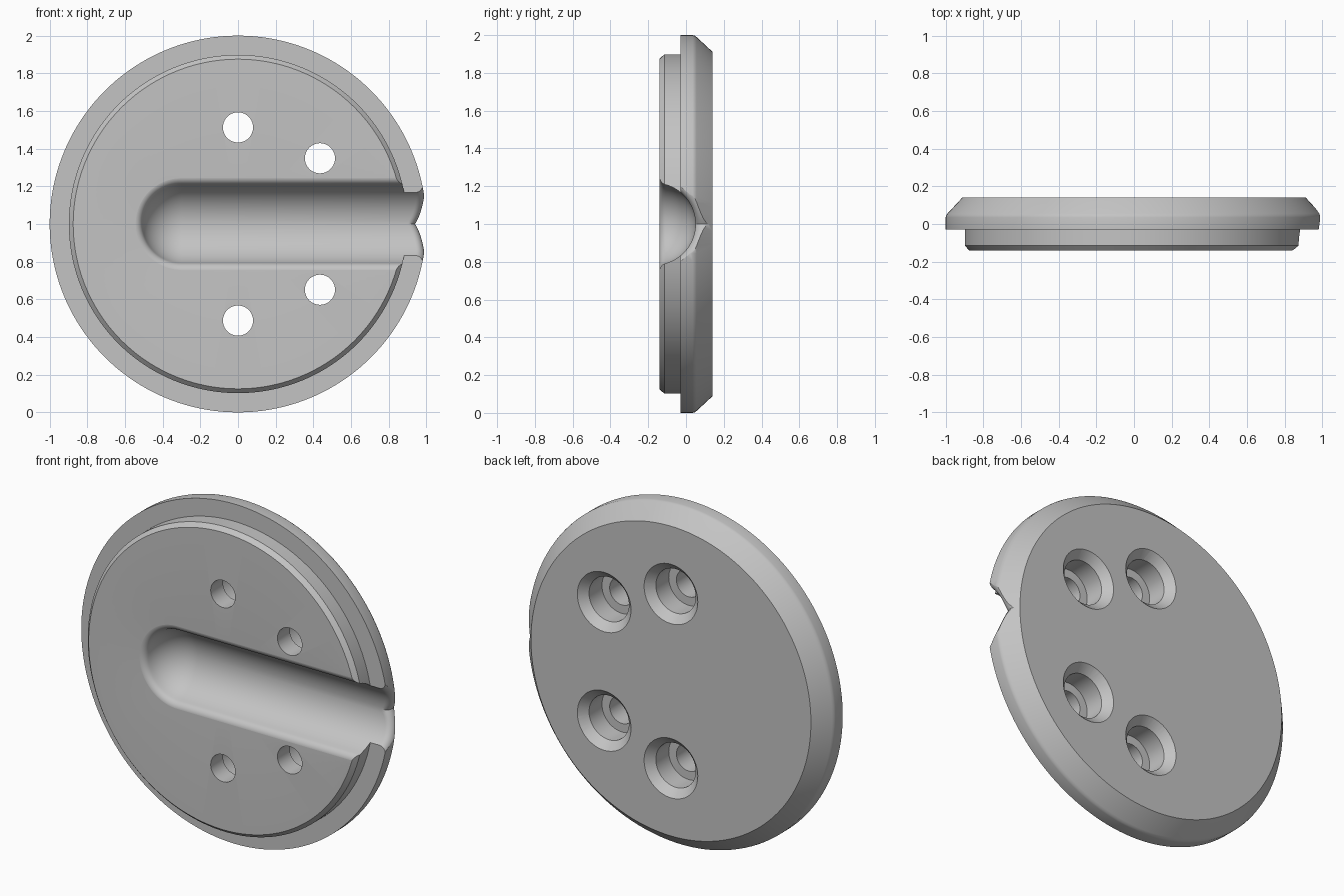
import bpy, bmesh
from math import sin, cos, tan, pi, radians, sqrt, atan2

if "Cube" in bpy.data.objects:
    bpy.data.objects.remove(bpy.data.objects["Cube"], do_unlink=True)

grey = bpy.data.materials.new("light_grey")
grey.use_nodes = True
colour = (0.55, 0.55, 0.55, 1)
grey.diffuse_color = colour
grey.node_tree.nodes["Principled BSDF"].inputs["Base Color"].default_value = colour


def finish(name, bm):
    bmesh.ops.remove_doubles(bm, verts=bm.verts, dist=1e-5)
    bmesh.ops.holes_fill(bm, edges=bm.edges, sides=0)
    bmesh.ops.recalc_face_normals(bm, faces=bm.faces)
    mesh = bpy.data.meshes.new(name)
    bm.to_mesh(mesh)
    bm.free()
    obj = bpy.data.objects.new(name, mesh)
    mesh.materials.append(grey)
    bpy.context.collection.objects.link(obj)
    return obj


def skin(bm, rails):
    """Join neighbouring rows of points with quads."""
    rows = [[bm.verts.new(p) for p in row] for row in rails]
    for a, b in zip(rows, rows[1:]):
        for j in range(len(a) - 1):
            bm.faces.new((a[j], a[j + 1], b[j + 1], b[j]))


def lathe(name, profile, x, z, steps):
    """Turn a (radius, y) profile around an axis parallel to y."""
    bm = bmesh.new()
    turns = [2 * pi * i / steps for i in range(steps + 1)]
    skin(bm, [[(x + r * cos(t), y, z + r * sin(t)) for r, y in profile] for t in turns])
    return finish(name, bm)


def cut(target, cutter):
    mod = target.modifiers.new(cutter.name, 'BOOLEAN')
    mod.operation = 'DIFFERENCE'
    mod.solver = 'EXACT'
    mod.object = cutter
    bpy.context.view_layer.objects.active = target
    bpy.ops.object.modifier_apply(modifier=mod.name)
    bpy.data.objects.remove(cutter, do_unlink=True)


# Flanged disc with a raised front boss and a bevelled back
FRONT, BACK = -0.14, 0.14
disc = lathe("grooved_disc", [
    (0, FRONT), (0.875, FRONT), (0.898, -0.115), (0.898, -0.03), (1, -0.03),
    (1, 0.035), (0.997, 0.046), (0.99, 0.056), (0.912, BACK), (0, BACK)], 0, 1, 160)

# Rounded groove: circular floor, rolled lip and flared outlet
R, AXIS_Y, F, END_X = 0.216, -0.166, 0.043, -0.3
lip_y = FRONT + F - 0.0005
lip_angle = atan2(0.25, lip_y - AXIS_Y)
section = []                        # (half width, y, angle used for the flare)
for i in range(19):
    a = lip_angle * i / 18
    section.append((R * sin(a), AXIS_Y + R * cos(a), a))
for i in range(1, 9):
    a = lip_angle * (1 - i / 8)
    section.append((0.25 - F * sin(a), lip_y - F * cos(a), lip_angle))
section += [(0.25, -0.3, lip_angle), (0, -0.3, None)]


def rail(step, steps, side):
    """One cross-section of the outlet; the last one lies outside the disc."""
    row = []
    for w, y, a in section:
        angle = lip_angle if a is None else a
        turn = radians(135 - 45 * min(1, angle / radians(40)))
        corner = sqrt(1 - (R * sin(angle)) ** 2) + 0.001
        t = turn * min(step, steps) / steps
        x = corner - F / tan((pi - turn) / 2) + F * sin(t)
        grow = 0 if a is None else F * (1 - cos(t))
        if step > steps:
            x = 1.2
        row.append((x, y + grow * cos(angle), 1 + side * (w + grow * sin(angle))))
    return row


STEPS = 10
rails = [rail(s, STEPS, 1) for s in range(STEPS + 1, -1, -1)]
for i in range(41):
    t = pi / 2 + pi * i / 40
    rails.append([(END_X + w * cos(t), y, 1 + w * sin(t)) for w, y, a in section])
rails += [rail(s, STEPS, -1) for s in range(STEPS + 2)]
bm = bmesh.new()
skin(bm, rails)
cut(disc, finish("groove_cutter", bm))

# Four countersunk and counterbored screw holes
for x, dz in ((0, 0.513), (0.435, 0.349)):
    for side in (1, -1):
        cut(disc, lathe("screw_hole_cutter", [
            (0, -0.3), (0.08, -0.3), (0.08, -0.025), (0.13, -0.025), (0.13, 0.095),
            (0.175, BACK), (0.175, 0.3), (0, 0.3)], x, 1 + side * dz, 48))

# Smooth curved surfaces while keeping machined edges crisp
bpy.ops.object.select_all(action='DESELECT')
disc.select_set(True)
bpy.context.view_layer.objects.active = disc
bpy.ops.object.shade_smooth_by_angle(angle=radians(28))
